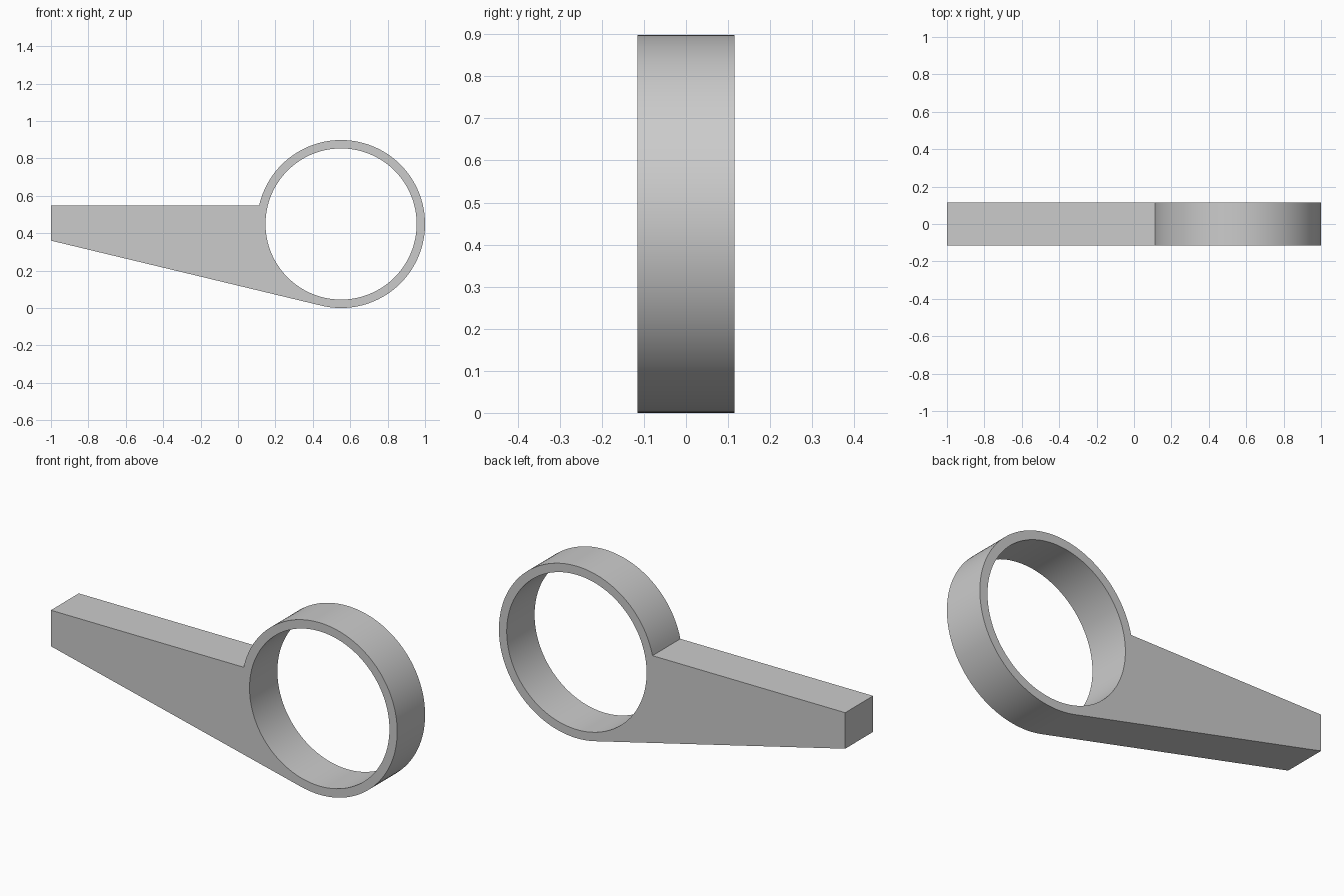
import bpy, bmesh
from math import acos, atan2, asin, cos, sin, hypot, pi, sqrt

cube = bpy.data.objects.get("Cube")
if cube:
    bpy.data.objects.remove(cube)

CX, CZ = 0.551, 0.449        # ring centre
OUTER, INNER = 0.449, 0.404  # ring radii
HALF = 0.115                 # half thickness
END_X, END_LOW, END_TOP = -1.0, 0.36, 0.548

grey = bpy.data.materials.new("plain grey")
grey.use_nodes = True
color = (0.6, 0.6, 0.6, 1)
grey.diffuse_color = color
grey.node_tree.nodes["Principled BSDF"].inputs["Base Color"].default_value = color


def arc(radius, start, end, count):
    """Points from start to end angle around the ring centre."""
    step = (end - start) / count
    return [(CX + radius * cos(start + i * step), CZ + radius * sin(start + i * step))
            for i in range(count + 1)]


# Arm underside is tangent to the ring; the flat top stops at the ring
dx, dz = END_X - CX, END_LOW - CZ
tangent = atan2(dz, dx) + acos(OUTER / hypot(dx, dz))
meet = pi - asin((END_TOP - CZ) / OUTER)
outline = arc(OUTER, tangent, meet, 96) + [(END_X, END_TOP), (END_X, END_LOW)]
hole = arc(INNER, 0, 2 * pi, 128)[:-1]

# Fill the profile between outline and hole, then extrude it through
bm = bmesh.new()
for loop in (outline, hole):
    verts = [bm.verts.new((x, -HALF, z)) for x, z in loop]
    for a, b in zip(verts, verts[1:] + verts[:1]):
        bm.edges.new((a, b))
bmesh.ops.triangle_fill(bm, edges=bm.edges[:], use_beauty=True)
extruded = bmesh.ops.extrude_face_region(bm, geom=bm.faces[:], use_keep_orig=True)
moved = [v for v in extruded["geom"] if isinstance(v, bmesh.types.BMVert)]
bmesh.ops.translate(bm, verts=moved, vec=(0, 2 * HALF, 0))
bmesh.ops.recalc_face_normals(bm, faces=bm.faces[:])

mesh = bpy.data.meshes.new("ring_with_arm")
bm.to_mesh(mesh)
bm.free()
mesh.materials.append(grey)
part = bpy.data.objects.new("ring_with_arm", mesh)
bpy.context.collection.objects.link(part)

# Smooth the round walls, keep the rims sharp
bpy.ops.object.select_all(action="DESELECT")
part.select_set(True)
bpy.context.view_layer.objects.active = part
bpy.ops.object.shade_smooth_by_angle(angle=pi / 6)
